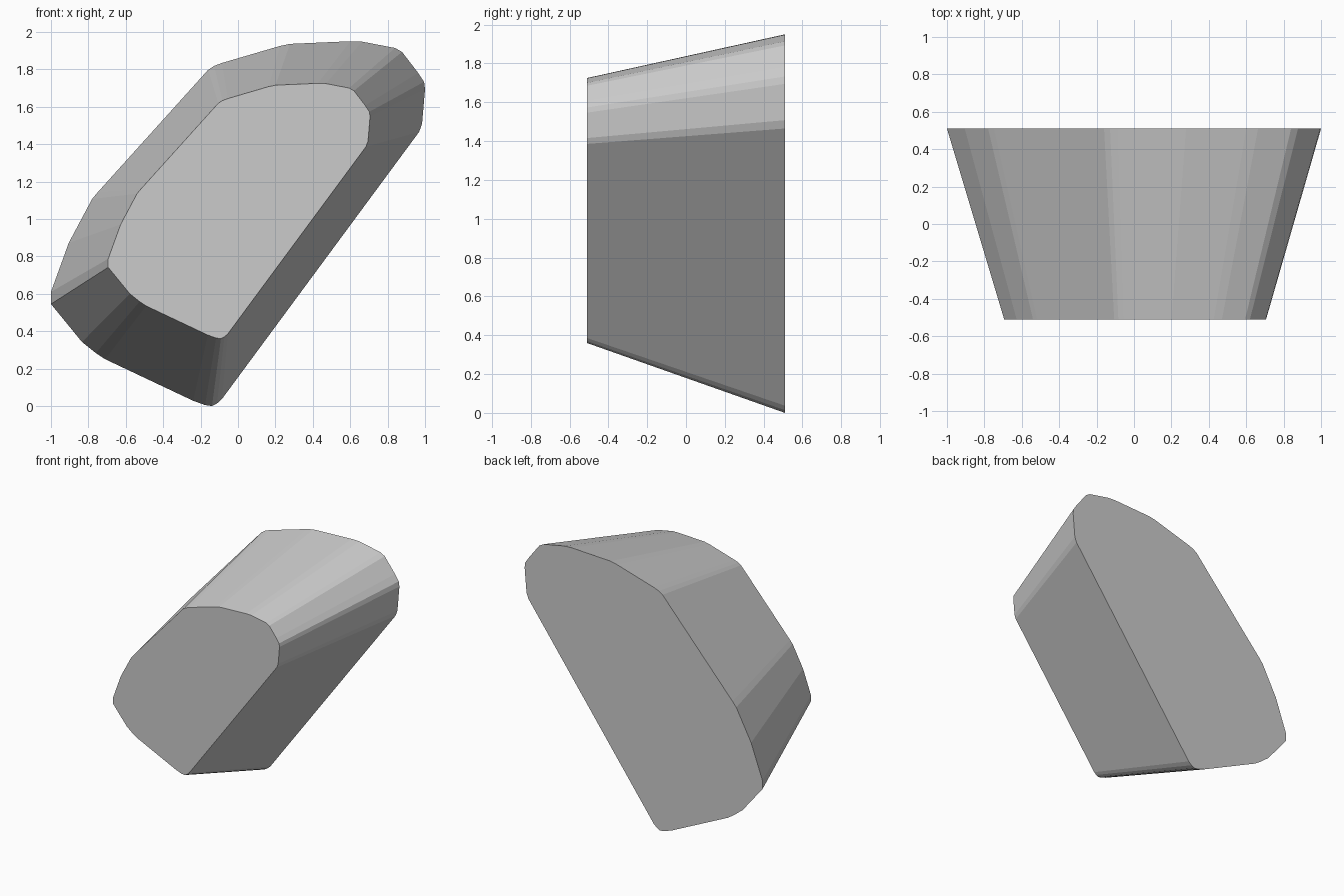
import bpy
import bmesh

if "Cube" in bpy.data.objects:
    bpy.data.objects.remove(bpy.data.objects["Cube"])

# Rounded outline of the large back face (x, z)
OUTLINE = [
    (-1.0, 0.545), (-1.0, 0.61), (-0.905, 0.872), (-0.78, 1.107), (-0.749, 1.144),
    (-0.16, 1.797), (-0.128, 1.818), (-0.086, 1.834), (0.225, 1.925), (0.278, 1.936),
    (0.60, 1.95), (0.663, 1.948), (0.84, 1.914), (0.877, 1.893), (0.963, 1.781),
    (0.995, 1.733), (1.0, 1.695), (0.984, 1.508), (0.968, 1.465), (-0.086, 0.037),
    (-0.112, 0.014), (-0.139, 0.0), (-0.176, 0.005), (-0.24, 0.028), (-0.71, 0.25),
    (-0.76, 0.283), (-0.834, 0.342),
]
HALF_DEPTH = 0.51
TAPER = 0.70            # front size relative to the back
SHIFT_X, SHIFT_Z = 0.006, 0.36

# One plain grey for the whole block
grey = bpy.data.materials.new("stone_grey")
grey.diffuse_color = (0.6, 0.6, 0.6, 1)
grey.use_nodes = True
grey.node_tree.nodes["Principled BSDF"].inputs["Base Color"].default_value = grey.diffuse_color

# Tapered block: back cap, smaller front cap, and sides between them
bm = bmesh.new()
back = [bm.verts.new((x, HALF_DEPTH, z)) for x, z in OUTLINE]
front = [bm.verts.new((x * TAPER + SHIFT_X, -HALF_DEPTH, z * TAPER + SHIFT_Z))
         for x, z in OUTLINE]
bm.faces.new(back)
bm.faces.new(front)
for i in range(len(OUTLINE)):
    j = (i + 1) % len(OUTLINE)
    bm.faces.new((back[i], back[j], front[j], front[i]))
bmesh.ops.recalc_face_normals(bm, faces=bm.faces[:])

mesh = bpy.data.meshes.new("tapered_block")
bm.to_mesh(mesh)
bm.free()
mesh.materials.append(grey)
block = bpy.data.objects.new("tapered_block", mesh)
bpy.context.collection.objects.link(block)
